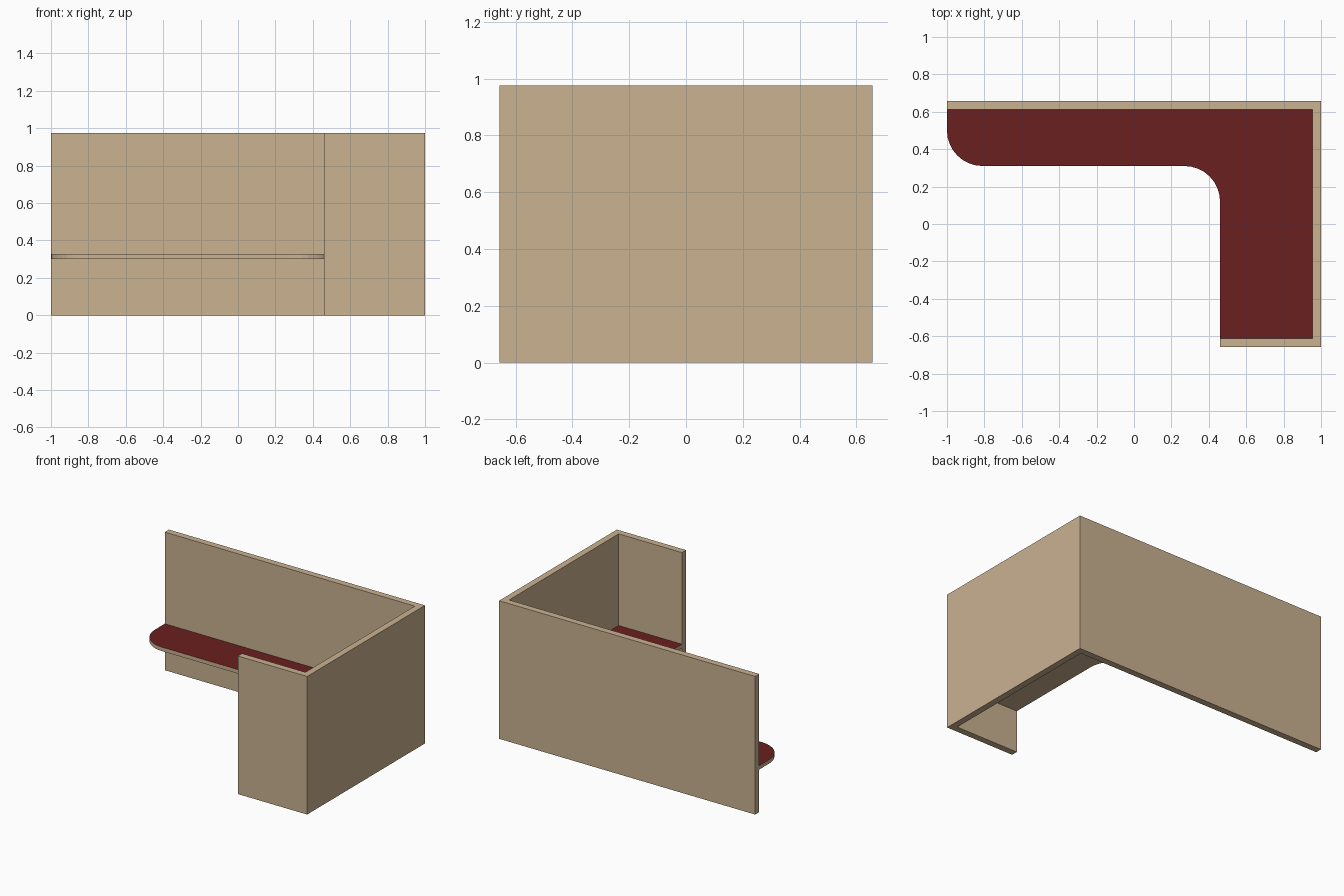
import bpy
import bmesh
from math import cos, sin, pi

cube = bpy.data.objects.get("Cube")
if cube:
    bpy.data.objects.remove(cube, do_unlink=True)


def make_material(name, colour):
    mat = bpy.data.materials.new(name)
    mat.use_nodes = True
    mat.diffuse_color = colour
    mat.node_tree.nodes["Principled BSDF"].inputs["Base Color"].default_value = colour
    return mat


def arc(cx, cy, radius, start, end, steps=8):
    angles = [start + (end - start) * i / steps for i in range(steps + 1)]
    return [(cx + radius * cos(a), cy + radius * sin(a)) for a in angles]


def extrude_outline(name, outline, bottom, top, materials):
    """Prism from a plan outline; the last material goes on the top face."""
    bm = bmesh.new()
    base = bm.faces.new([bm.verts.new((x, y, bottom)) for x, y in outline])
    new = bmesh.ops.extrude_face_region(bm, geom=[base], use_keep_orig=True)["geom"]
    verts = [g for g in new if isinstance(g, bmesh.types.BMVert)]
    bmesh.ops.translate(bm, verts=verts, vec=(0, 0, top - bottom))
    bmesh.ops.recalc_face_normals(bm, faces=bm.faces)
    for face in bm.faces:
        if face.normal.z > 0.9:
            face.material_index = len(materials) - 1
    mesh = bpy.data.meshes.new(name)
    bm.to_mesh(mesh)
    bm.free()
    for mat in materials:
        mesh.materials.append(mat)
    obj = bpy.data.objects.new(name, mesh)
    bpy.context.collection.objects.link(obj)
    return obj


tan = make_material("tan wood", (0.59, 0.445, 0.283, 1))
red = make_material("dark red top", (0.147, 0.0144, 0.0144, 1))

half_x, half_y, wall = 1.0, 0.657, 0.046
in_x, in_y = half_x - wall, half_y - wall
inner_x, front_y, radius = 0.46, 0.31, 0.19

# Partition: long back wall, side wall and short front return
partition = [(-half_x, half_y), (-half_x, in_y), (in_x, in_y), (in_x, -in_y),
             (inner_x, -in_y), (inner_x, -half_y), (half_x, -half_y), (half_x, half_y)]
extrude_outline("partition_walls", partition, 0, 0.975, [tan])

# L-shaped worktop with a rounded free end and a rounded inner corner
worktop = [(in_x, -in_y), (in_x, in_y), (-half_x, in_y)]
worktop += arc(-half_x + radius, front_y + radius, radius, pi, 1.5 * pi)
worktop += arc(inner_x - radius, front_y - radius, radius, pi / 2, 0)
worktop += [(inner_x, -in_y)]
extrude_outline("worktop", worktop, 0.3, 0.328, [tan, red])
